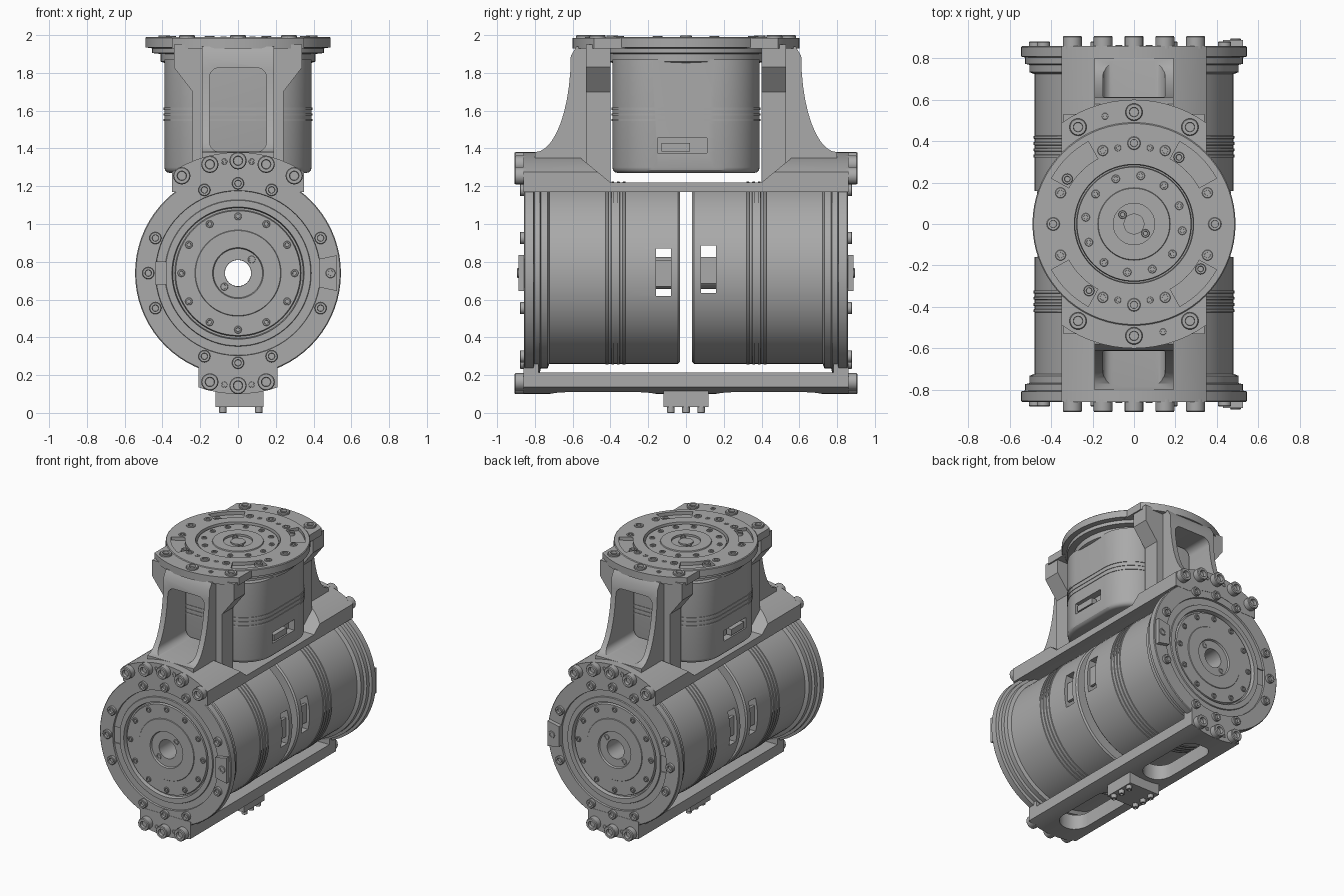
import bpy, bmesh, math
from math import sin, cos, pi, radians
from mathutils import Matrix, Vector

cube = bpy.data.objects.get("Cube")
if cube:
    bpy.data.objects.remove(cube)

GREY = (0.4, 0.4, 0.4, 1)
metal = bpy.data.materials.new("machined grey")
metal.use_nodes = True
metal.diffuse_color = GREY
metal.node_tree.nodes["Principled BSDF"].inputs["Base Color"].default_value = GREY

AXIS_Z = 0.74                                   # height of the horizontal motors
FACE = 0.858                                    # distance of their front faces
CROSS = Matrix.Translation((0, 0, AXIS_Z)) @ Matrix.Rotation(pi / 2, 4, 'X')
TO_SIDE = Matrix(((0, 0, 1, 0), (1, 0, 0, 0), (0, 1, 0, 0), (0, 0, 0, 1)))   # draw in y,z
TO_FRONT = Matrix(((1, 0, 0, 0), (0, 0, -1, 0), (0, 1, 0, 0), (0, 0, 0, 1)))  # draw in x,z


def finish(name, bm, matrix=Matrix()):
    bm.transform(matrix)
    bmesh.ops.recalc_face_normals(bm, faces=bm.faces)
    if bm.calc_volume(signed=True) < 0:
        bmesh.ops.reverse_faces(bm, faces=bm.faces)
    mesh = bpy.data.meshes.new(name)
    bm.to_mesh(mesh)
    bm.free()
    mesh.materials.append(metal)
    obj = bpy.data.objects.new(name, mesh)
    bpy.context.collection.objects.link(obj)
    return obj


def add_lathe(bm, profile, steps=72, matrix=Matrix(), closed=False):
    """Spin (radius, height) points around local z."""
    rings = []
    for r, z in profile:
        if r == 0:
            rings.append([bm.verts.new(matrix @ Vector((0, 0, z)))] * steps)
        else:
            rings.append([bm.verts.new(matrix @ Vector((r * cos(a), r * sin(a), z)))
                          for a in (2 * pi * i / steps for i in range(steps))])
    pairs = list(zip(rings, rings[1:]))
    if closed:
        pairs.append((rings[-1], rings[0]))
    for low, high in pairs:
        for i in range(steps):
            j = (i + 1) % steps
            bm.faces.new(list(dict.fromkeys((low[i], low[j], high[j], high[i]))))


def lathe(name, profile, matrix=Matrix(), closed=False):
    bm = bmesh.new()
    add_lathe(bm, profile, 72, matrix, closed)
    return finish(name, bm)


def prism(name, outline, low, high, matrix=Matrix()):
    """Extrude a flat outline along local z."""
    bm = bmesh.new()
    bottom, top = ([bm.verts.new((x, y, z)) for x, y in outline] for z in (low, high))
    bm.faces.new(bottom)
    bm.faces.new(top)
    for i in range(len(outline)):
        bm.faces.new((bottom[i - 1], bottom[i], top[i], top[i - 1]))
    return finish(name, bm, matrix)


def rounded(hx, hy, r, cx=0, cy=0, n=8):
    return [(cx + sx * (hx - r) + r * cos(radians(q + 90 * i / n)),
             cy + sy * (hy - r) + r * sin(radians(q + 90 * i / n)))
            for sx, sy, q in ((1, 1, 0), (-1, 1, 90), (-1, -1, 180), (1, -1, 270))
            for i in range(n + 1)]


def box(name, x0, x1, y0, y1, z0, z1, matrix=Matrix()):
    return prism(name, [(x0, y0), (x1, y0), (x1, y1), (x0, y1)], z0, z1, matrix)


def cylinder(name, r, low, high, matrix=Matrix()):
    return lathe(name, [(0, low), (r, low), (r, high), (0, high)], matrix)


def carve(obj, cutter, operation='DIFFERENCE'):
    mod = obj.modifiers.new("cut", 'BOOLEAN')
    mod.operation, mod.object, mod.solver = operation, cutter, 'EXACT'
    graph = bpy.context.evaluated_depsgraph_get()
    mesh = bpy.data.meshes.new_from_object(obj.evaluated_get(graph))
    obj.modifiers.clear()
    obj.data = mesh
    bpy.data.objects.remove(cutter)


def bolts(name, places, r, top, matrix=Matrix(), depth=0.06):
    """Socket-head bolts at (x, y) places, heads ending at local height top."""
    bm = bmesh.new()
    for x, y in places:
        add_lathe(bm, [(0, top - r * .5), (r * .5, top - r * .5), (r * .55, top), (r * .9, top),
                       (r, top - r * .12), (r, top - depth), (0, top - depth)], 16,
                  matrix @ Matrix.Translation((x, y, 0)))
    return finish(name, bm)


def circle(r, angles):
    return [(r * sin(radians(a)), r * cos(radians(a))) for a in angles]


# horizontal motors, drawn with the face at local z = 0; the back one is mirrored
for side, s, high in (("front", -1, .745), ("back", 1, .76)):
    place = Matrix.Diagonal((1, -s, 1, 1)) @ CROSS @ Matrix.Translation((0, 0, FACE))
    profile = [(.07, -.025), (.13, -.025), (.135, -.012), (.225, -.012), (.228, -.016), (.33, -.016),
               (.335, -.035), (.345, -.035), (.35, -.006), (.385, -.006), (.388, -.014), (.435, -.014),
               (.437, 0), (.54, 0), (.545, -.005), (.545, -.05), (.525, -.055), (.525, -.085),
               (.505, -.09), (.505, -.125), (.48, -.135)]
    for z in (-.44, -.47, -.50, -.53):
        profile += [(.48, z + .008), (.485, z + .006), (.485, z - .006), (.48, z - .008)]
    profile += [(.48, -.815), (.47, -.826), (.07, -.826)]
    motor = lathe(side + "_motor", profile, place, True)
    y0, y1 = sorted((s * .08, s * .16))
    carve(motor, box("slot_cut", y0, y1, high - .125, high + .125, -1, 1, TO_SIDE))
    # notch in the face ring
    carve(motor, box("notch_cut", -.436, -.38, -.06, .06, -.022, .1, place))
    lathe(side + "_motor_shaft", [(.069, -.81), (.085, -.81), (.085, -.6), (.069, -.6)], place, True)
    # connector bridge in each slot
    for x in (-.455, .435):
        box(side + "_slot_bridge", y0, y1, high - .075, high + .065, x, x + .02, TO_SIDE)
    bolts(side + "_rotor_bolts", circle(.30, range(0, 360, 30)), .02, -.008, place)
    bolts(side + "_hub_bolts", [(.07 * k, .07 * k) for k in (1.03, -1.03)], .02, -.02, place, .03)
    bolts(side + "_flange_bolts", circle(.475, (0, 22, 67, 113, 158, 180, 202, 247, 270, 293, 338)),
          .032, .022, place)
    bolts(side + "_yoke_bolts", circle(.595, (-30, -14.5, 0, 14.5, 30, 165.5, 180, 194.5)),
          .046, .05, place)
    bolts(side + "_small_pins", circle(.595, (-7, 7, 173, 187)), .016, .006, place, .03)
    # cable plug on the flange edge
    prism(side + "_plug", [(.43, -.075), (.525, -.095), (.525, .095), (.43, .075)], -.04, .03, place)
    bolts(side + "_plug_screw", [(.49, 0)], .026, .036, place)

# saddle beam over the horizontal motors
half = [(.86, 1.17), (.86, 1.40), (.62, 1.40), (.40, 1.22)]
saddle = prism("saddle_beam", half + [(-y, z) for y, z in reversed(half)], -.35, .35, TO_SIDE)
carve(saddle, cylinder("round_cut", .64, -1, 1, CROSS), 'INTERSECT')
carve(saddle, cylinder("bore_cut", .488, -1, 1, CROSS))

# lower tie beam with long slots
tie = box("tie_beam", -.21, .21, -.86, .86, .05, .215)
carve(tie, cylinder("round_cut", .64, -1, 1, CROSS), 'INTERSECT')
for s in (-1, 1):
    carve(tie, prism("slot_cut", rounded(.11, .28, .1, 0, s * .44), 0, .4))
    box("tie_end_plate", -.21, .21, s * .82 - .04, s * .82 + .04, .2, .262)
box("connector_block", -.12, .135, -.12, .12, .03, .15)
bolts("connector_pins", [(x, y) for x in (-.08, .11) for y in (-.08, 0, .08)], .02, 0,
      Matrix.Scale(-1, 4, (0, 0, 1)))

# uprights with curved webs and a tall window
flare = [(.24, 1.22), (.24, 1.70), (.34, 1.83), (.34, 1.95)]
curve = [(.80 - .19 * sin(pi / 2 * i / 10), 1.89 - .51 * cos(pi / 2 * i / 10)) for i in range(11)]
web = [(.42, 1.25), (.80, 1.25)] + curve + [(.58, 1.94), (.42, 1.94)]
for side, s in (("front", -1), ("back", 1)):
    flip = Matrix.Diagonal((1, s, 1, 1))
    column = prism(side + "_column", flare + [(-x, z) for x, z in reversed(flare)], -.53, -.40,
                   flip @ TO_FRONT)
    rib = prism(side + "_web", web, -.19, .19, flip @ TO_SIDE)
    for part in (column, rib):
        carve(part, prism("window_cut", rounded(.15, .222, .05, 0, 1.605), -1, -.3,
                          flip @ TO_FRONT))

# top plate carrying the upright motor
plate = cylinder("top_plate", .6, 1.93, 1.985)
carve(plate, box("side_cut", -.35, .35, -1, 1, 1, 3), 'INTERSECT')
carve(plate, cylinder("seat_cut", .47, 1.8, 2.1))
bolts("plate_bolts", circle(.54, (-30, 0, 30, 150, 180, 210)), .042, 2.0)
bolts("plate_pins", [(-.14, .52), (.14, -.52)], .016, 1.99)

# upright motor: flange, rotor and rounded body
head = lathe("upright_flange", [(0, 1.98), (.05, 1.98), (.05, 1.97), (.10, 1.97), (.10, 1.985),
                                (.172, 1.985), (.175, 1.978), (.275, 1.978), (.278, 1.95), (.285, 1.95),
                                (.288, 1.99), (.485, 1.99), (.49, 1.985), (.49, 1.935), (.455, 1.93),
                                (.455, 1.905), (.41, 1.90), (.41, 1.86), (.38, 1.85), (0, 1.85)])
for k in range(4):
    arc = [radians(90 * k + 29 + 4 * i) for i in range(9)]
    carve(head, prism("pocket_cut", [(.455 * cos(a), .455 * sin(a)) for a in arc]
                      + [(.36 * cos(a), .36 * sin(a)) for a in reversed(arc)], 1.965, 2.1))
bolts("upright_rotor_bolts", circle(.235, range(8, 368, 30)), .02, 1.985)
bolts("upright_hub_bolts", [(.055, -.045), (-.055, .045)], .02, 1.984, depth=.03)
bolts("upright_flange_bolts", circle(.39, range(0, 360, 90)), .032, 1.998)
bolts("upright_small_bolts", circle(.385, [b + d for b in range(0, 360, 90) for d in (-23, 23)]),
      .026, 1.996)
bolts("upright_pins", circle(.375, (-12, 12, 168, 192)), .016, 1.993)
bolts("pocket_bolts", circle(.388, (34, 124, 214, 304)), .026, 1.985)

body = prism("upright_body", rounded(.39, .39, .24, n=12), 1.27, 1.87)
bm = bmesh.new()
bm.from_mesh(body.data)
rim = [e for e in bm.edges if all(v.co.z < 1.3 for v in e.verts)]
bmesh.ops.bevel(bm, geom=rim, offset=.03, segments=3, affect='EDGES', profile=.5)
bm.to_mesh(body.data)
bm.free()
for x in (-.40, .34):
    carve(body, box("socket_cut", -.15, .11, 1.375, 1.455, x, x + .06, TO_SIDE))
    box("socket_insert", -.13, .02, 1.385, 1.43, x + .01, x + .05, TO_SIDE)
for z in (1.55, 1.58, 1.61):
    prism("upright_rib", rounded(.394, .394, .243, n=12), z - .006, z + .006)

# crisp edges with smooth curved faces
for obj in bpy.data.objects:
    obj.select_set(obj.type == 'MESH')
    if obj.type == 'MESH':
        bpy.context.view_layer.objects.active = obj
bpy.ops.object.shade_smooth_by_angle(angle=radians(30))
